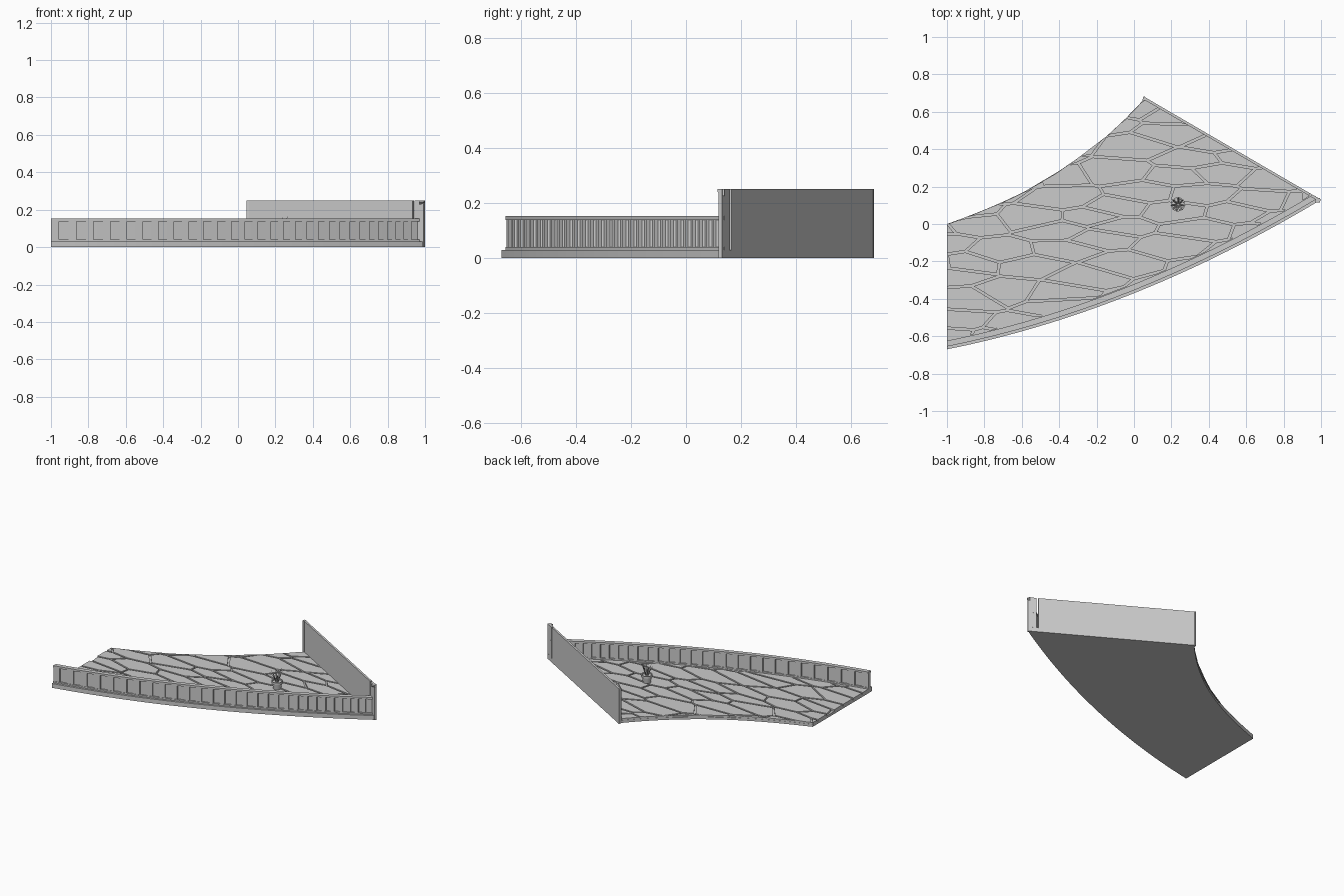
import bpy, bmesh, math, random
from mathutils import Vector

random.seed(4)
cube = bpy.data.objects.get("Cube")
if cube:
    bpy.data.objects.remove(cube, do_unlink=True)

stone = bpy.data.materials.new("grey_stone")
stone.use_nodes = True
stone.diffuse_color = (0.6, 0.6, 0.6, 1)
stone.node_tree.nodes["Principled BSDF"].inputs["Base Color"].default_value = (0.6, 0.6, 0.6, 1)


def finish(name, bm):
    bmesh.ops.recalc_face_normals(bm, faces=bm.faces)
    mesh = bpy.data.meshes.new(name)
    bm.to_mesh(mesh)
    bm.free()
    mesh.materials.append(stone)
    ob = bpy.data.objects.new(name, mesh)
    bpy.context.collection.objects.link(ob)
    return ob


def prism(bm, pts, z0, z1):
    """Upright prism over a flat outline."""
    low = [bm.verts.new((p[0], p[1], z0)) for p in pts]
    high = [bm.verts.new((p[0], p[1], z1)) for p in pts]
    bm.faces.new(low)
    bm.faces.new(high)
    for i in range(len(pts)):
        j = (i + 1) % len(pts)
        bm.faces.new((low[i], low[j], high[j], high[i]))


# Plan curves: bowed front edge, hollow back edge, straight end wall
WALL_A, WALL_B = Vector((0.055, 0.68)), Vector((1.0, 0.13))
ALONG = (WALL_B - WALL_A).normalized()
INWARD = Vector((ALONG.y, -ALONG.x))


def front(x, d=0.0):
    return -0.37 + 0.4 * x + 0.1 * x * x + d * math.hypot(1, 0.4 + 0.2 * x)


def wall_y(x):
    return WALL_A.y + (x - WALL_A.x) * ALONG.y / ALONG.x


def back(x):
    s = x + 1
    return min(0.36 * s + 0.07 * s ** 2 + 0.18 * s ** 3, wall_y(x))


def end_x(d):
    """Where the offset front edge meets the end wall."""
    x = 1.0
    while front(x, d) > wall_y(x) + 0.001:
        x -= 0.002
    return x


def edge(d, x0=-1.0, x1=None, n=48):
    x1 = end_x(d) if x1 is None else x1
    return [(x0 + (x1 - x0) * i / n, front(x0 + (x1 - x0) * i / n, d)) for i in range(n + 1)]


def rail(bm, d0, d1, z0, z1, *span):
    prism(bm, edge(d0, *span) + edge(d1, *span)[::-1], z0, z1)


# Floor slab and the curb under the railing
bm = bmesh.new()
rear = [(-1 + 1.055 * i / 32, back(-1 + 1.055 * i / 32)) for i in range(33)]
prism(bm, edge(0) + rear[::-1], 0, 0.018)
finish("floor_slab", bm)

bm = bmesh.new()
rail(bm, 0, 0.05, 0, 0.03)
finish("front_curb", bm)

# Railing: bottom rail, thin core, pilasters and cap
bm = bmesh.new()
rail(bm, 0.015, 0.045, 0.03, 0.04)
finish("bottom_rail", bm)
bm = bmesh.new()
rail(bm, 0.026, 0.034, 0.035, 0.145)
finish("railing_core", bm)
bm = bmesh.new()
rail(bm, 0.015, 0.045, 0.138, 0.152)
finish("railing_cap", bm)

COUNT = 29


def spaced(u):
    return -1 + 1.95 * (1.42 * u - 0.42 * u * u)


bm = bmesh.new()
for i in range(COUNT):
    rail(bm, 0.018, 0.042, 0.038, 0.14, spaced(i / COUNT), spaced((i + 0.45) / COUNT), 1)
finish("railing_pilasters", bm)


# End wall with a slot and a narrow post at the front
def wall_piece(bm, t0, t1, z0, z1, thick=0.014):
    p, q = WALL_A.lerp(WALL_B, t0), WALL_A.lerp(WALL_B, t1)
    prism(bm, [p, q, q + INWARD * thick, p + INWARD * thick], z0, z1)


bm = bmesh.new()
wall_piece(bm, 0, 0.937, 0, 0.25)
wall_piece(bm, 0.937, 0.948, 0, 0.03)
finish("end_wall", bm)
bm = bmesh.new()
wall_piece(bm, 0.948, 1, 0, 0.25)
finish("wall_post", bm)
bm = bmesh.new()
prism(bm, [(0.045, 0.66), (0.06, 0.66), (0.06, 0.68), (0.05, 0.682)], 0, 0.25)
finish("wall_end_strip", bm)

# Small corbel at the top of the post
bm = bmesh.new()
profile = [(0.14, 0.225), (0.126, 0.23), (0.114, 0.24), (0.114, 0.25), (0.14, 0.25)]
sides = [[bm.verts.new((x, y, z)) for y, z in profile] for x in (0.97, 0.995)]
for side in sides:
    bm.faces.new(side)
for i in range(5):
    j = (i + 1) % 5
    bm.faces.new((sides[0][i], sides[0][j], sides[1][j], sides[1][i]))
finish("post_corbel", bm)


# Irregular paving: long stones separated by narrow joints
def clip(poly, point, normal):
    """Keep the part of a polygon behind a line."""
    out = []
    for i, a in enumerate(poly):
        b = poly[(i + 1) % len(poly)]
        da, db = (a - point).dot(normal), (b - point).dot(normal)
        if da <= 0:
            out.append(a)
        if da * db < 0:
            out.append(a.lerp(b, da / (da - db)))
    return out


LONG, SHORT, JOINT = 0.32, 0.1, 0.006
seeds = []
for j in range(-9, 10):
    for i in range(-4, 5):
        x = LONG * (i + 0.5 * (j % 2) + random.uniform(-0.35, 0.35))
        seeds.append(Vector((x, SHORT * (j + random.uniform(-0.3, 0.3)) - 0.1 * x)))

bm = bmesh.new()
for a in seeds:
    cell = [a + Vector((sx * 0.5, sy * 0.3)) for sx, sy in ((-1, -1), (1, -1), (1, 1), (-1, 1))]
    for b in seeds:
        if b is not a and cell:
            n = Vector(((b.x - a.x) / LONG ** 2, (b.y - a.y) / SHORT ** 2)).normalized()
            cell = clip(cell, (a + b) / 2 - n * JOINT, n)
    cell = clip(cell, Vector((-1, 0)), Vector((-1, 0)))
    cell = clip(cell, Vector((0.9, 0)), Vector((1, 0)))
    outline = []
    for i, p in enumerate(cell):
        for k in range(5):
            q = p.lerp(cell[(i + 1) % len(cell)], k / 5)
            outline.append((q.x, max(front(q.x, 0.046), min(back(q.x) - 0.002, q.y))))
    area = sum(p[0] * q[1] - q[0] * p[1] for p, q in zip(outline, outline[1:] + outline[:1])) / 2
    if area > 0.0008:
        prism(bm, outline, 0.017, 0.03)
finish("paving_stones", bm)

# Potted plant: turned pot with a rim, and pointed leaves
PX, PY = 0.235, 0.105
bm = bmesh.new()
rings = []
for r, z in ((0.026, 0.03), (0.032, 0.07), (0.038, 0.07), (0.038, 0.085), (0.031, 0.085), (0.03, 0.078)):
    rings.append([bm.verts.new((PX + r * math.cos(math.tau * i / 16), PY + r * math.sin(math.tau * i / 16), z))
                  for i in range(16)])
for lo, hi in zip(rings, rings[1:]):
    for i in range(16):
        j = (i + 1) % 16
        bm.faces.new((lo[i], lo[j], hi[j], hi[i]))
bm.faces.new(rings[0])
bm.faces.new(rings[-1])
pot = finish("plant_pot", bm)
bpy.context.view_layer.objects.active = pot
pot.select_set(True)
bpy.ops.object.shade_smooth_by_angle()

bm = bmesh.new()
for k in range(8):
    ang = math.tau * k / 8 + random.uniform(-0.2, 0.2)
    out = Vector((math.cos(ang), math.sin(ang), 0))
    side = Vector((-out.y, out.x, 0))
    tall = random.uniform(0.065, 0.095)
    base = Vector((PX, PY, 0.075)) + out * 0.006
    mid = base + out * 0.017 + Vector((0, 0, tall * 0.6))
    tip = bm.verts.new(base + out * 0.036 + Vector((0, 0, tall)))
    loops = [[bm.verts.new(c + v) for v in (side * w, out * 0.003, side * -w, out * -0.003)]
             for c, w in ((base, 0.003), (mid, 0.006))]
    bm.faces.new(loops[0])
    for i in range(4):
        j = (i + 1) % 4
        bm.faces.new((loops[0][i], loops[0][j], loops[1][j], loops[1][i]))
        bm.faces.new((loops[1][i], loops[1][j], tip))
finish("plant_leaves", bm)
